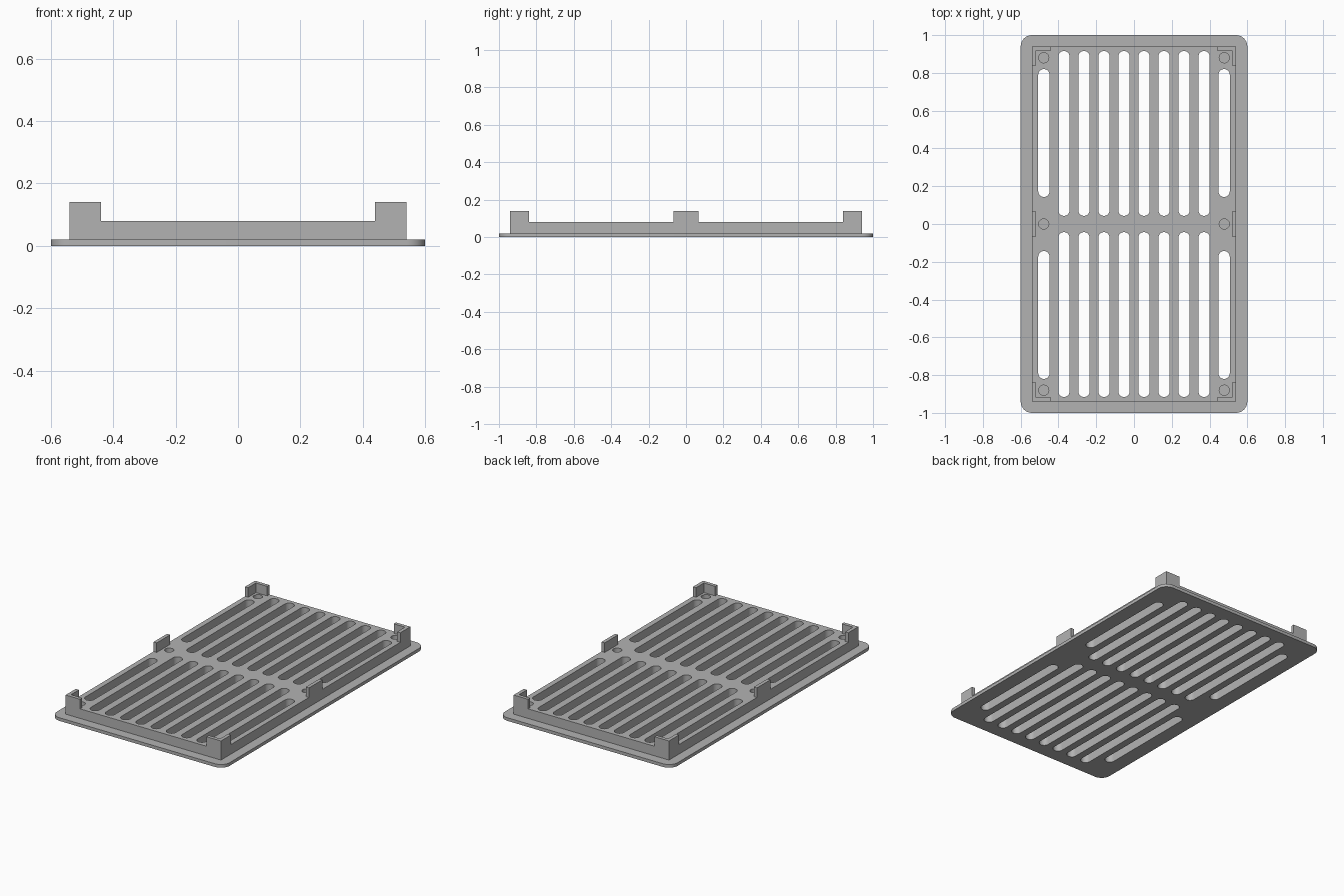
import bpy, bmesh, math

if "Cube" in bpy.data.objects:
    bpy.data.objects.remove(bpy.data.objects["Cube"])

grey = bpy.data.materials.new("mid grey")
grey.diffuse_color = (0.45, 0.45, 0.45, 1)
grey.use_nodes = True
grey.node_tree.nodes["Principled BSDF"].inputs["Base Color"].default_value = grey.diffuse_color


def rounded(cx, cy, hx, hy, r, steps):
    """Rounded rectangle outline, counter-clockwise."""
    pts = []
    for i, (sx, sy) in enumerate([(1, 1), (-1, 1), (-1, -1), (1, -1)]):
        for k in range(steps + 1):
            a = math.pi / 2 * (i + k / steps)
            pts.append((cx + sx * (hx - r) + r * math.cos(a),
                        cy + sy * (hy - r) + r * math.sin(a)))
    return pts


def rect(x0, x1, y0, y1):
    return [(x0, y0), (x1, y0), (x1, y1), (x0, y1)]


def prisms(name, items):
    """One object made of upright prisms: (outline, bottom, top)."""
    bm = bmesh.new()
    for pts, z0, z1 in items:
        low = [bm.verts.new((x, y, z0)) for x, y in pts]
        high = [bm.verts.new((x, y, z1)) for x, y in pts]
        bm.faces.new(low[::-1])
        bm.faces.new(high)
        for i in range(len(pts)):
            j = (i + 1) % len(pts)
            bm.faces.new((low[i], low[j], high[j], high[i]))
    bmesh.ops.remove_doubles(bm, verts=bm.verts, dist=1e-5)
    bmesh.ops.recalc_face_normals(bm, faces=bm.faces)
    me = bpy.data.meshes.new(name)
    bm.to_mesh(me)
    bm.free()
    me.materials.append(grey)
    ob = bpy.data.objects.new(name, me)
    bpy.context.collection.objects.link(ob)
    return ob


def boolean(target, tool, op):
    m = target.modifiers.new(tool.name, 'BOOLEAN')
    m.operation, m.object, m.solver = op, tool, 'EXACT'
    tool.hide_render = True
    tool.hide_viewport = True


# Flange with rounded corners and the raised slab
grate = prisms("vent_grate", [(rounded(0, 0, 0.6, 1.0, 0.06, 8), 0, 0.02)])
slab = prisms("slab_helper", [(rect(-0.54, 0.54, -0.94, 0.94), 0.01, 0.08)])

# Clip tabs: an L at each corner, a straight one at the middle of each long side
X, Y, L, T = 0.54, 0.94, 0.10, 0.022
tabs = []
for sx in (-1, 1):
    for sy in (-1, 1):
        outline = [(X, Y), (X - L, Y), (X - L, Y - T),
                   (X - T, Y - T), (X - T, Y - L), (X, Y - L)]
        pts = [(sx * x, sy * y) for x, y in outline]
        tabs.append((pts if sx * sy > 0 else pts[::-1], 0.04, 0.14))
    a, b = sorted((sx * X, sx * (X - T)))
    tabs.append((rect(a, b, -0.067, 0.067), 0.04, 0.14))
tab_helper = prisms("tab_helper", tabs)

# Slots: two rows of ten, the outermost shorter
cuts = []
for i in range(10):
    x = (i - 4.5) * 0.106
    y0, y1 = (0.143, 0.82) if i in (0, 9) else (0.043, 0.916)
    for s in (-1, 1):
        cuts.append((rounded(x, s * (y0 + y1) / 2, 0.03, (y1 - y0) / 2, 0.03, 8),
                     -0.05, 0.12))

# Blind round holes beside the tabs
for x in (-0.478, 0.478):
    for y in (-0.88, 0, 0.88):
        cuts.append((rounded(x, y, 0.027, 0.027, 0.027, 6), 0.02, 0.12))
cutter = prisms("slot_cutter", cuts)

boolean(grate, slab, 'UNION')
boolean(grate, tab_helper, 'UNION')
boolean(grate, cutter, 'DIFFERENCE')

# Apply the cuts and shade the round walls smooth
bpy.context.view_layer.objects.active = grate
grate.select_set(True)
for m in list(grate.modifiers):
    bpy.ops.object.modifier_apply(modifier=m.name)
for helper in (slab, tab_helper, cutter):
    bpy.data.objects.remove(helper)
bpy.ops.object.shade_smooth_by_angle(angle=math.radians(30))
